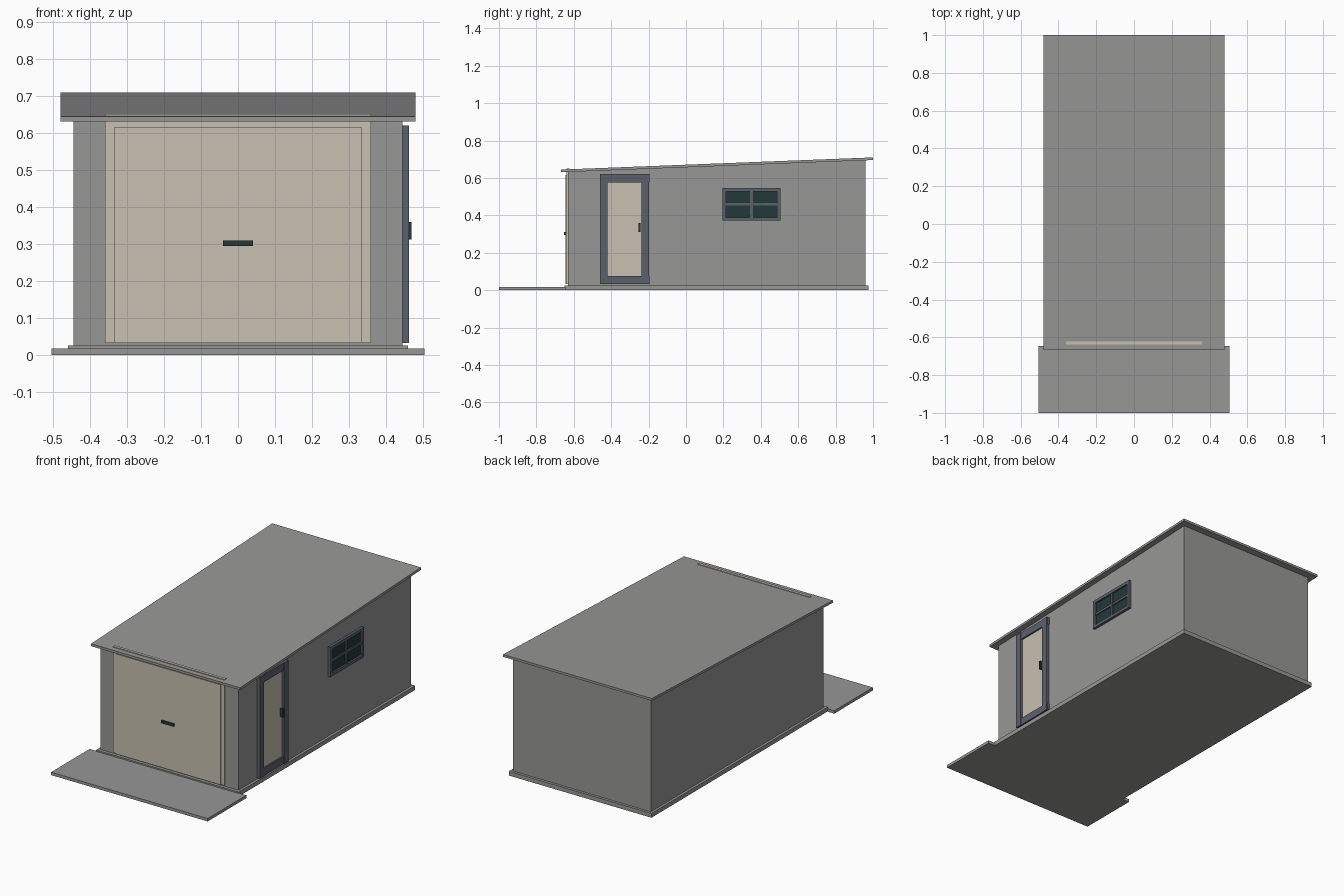
import bpy

cube = bpy.data.objects.get("Cube")
if cube:
    bpy.data.objects.remove(cube, do_unlink=True)


def material(name, r, g, b):
    m = bpy.data.materials.new(name)
    m.use_nodes = True
    m.diffuse_color = (r, g, b, 1)
    m.node_tree.nodes["Principled BSDF"].inputs["Base Color"].default_value = (r, g, b, 1)
    return m


GREY = material("concrete grey", 0.31, 0.31, 0.305)
CREAM = material("cream", 0.58, 0.53, 0.44)
SLATE = material("slate frame", 0.105, 0.12, 0.145)
GLASS = material("dark teal", 0.016, 0.04, 0.038)


def prism(name, profile, half_width, mat):
    """Extrude a side profile of (y, z) points across x."""
    n = len(profile)
    verts = [(x, y, z) for x in (-half_width, half_width) for y, z in profile]
    faces = [tuple(range(n))[::-1], tuple(range(n, 2 * n))]
    faces += [(i, (i + 1) % n, (i + 1) % n + n, i + n) for i in range(n)]
    mesh = bpy.data.meshes.new(name)
    mesh.from_pydata(verts, [], faces)
    mesh.materials.append(mat)
    obj = bpy.data.objects.new(name, mesh)
    bpy.context.collection.objects.link(obj)
    return obj


def box(name, x, y, z, mat):
    """Box from (min, max) ranges on each axis."""
    obj = prism(name, [(y[0], z[0]), (y[1], z[0]), (y[1], z[1]), (y[0], z[1])],
                (x[1] - x[0]) / 2, mat)
    obj.location.x = (x[0] + x[1]) / 2
    return obj


def frame(name, x, y, z, side, rail, lip=0.0):
    """Rectangular frame on the left wall; rails may stick out past the stiles."""
    box(name + "_front_stile", x, (y[0], y[0] + side), z, SLATE)
    box(name + "_back_stile", x, (y[1] - side, y[1]), z, SLATE)
    rail_x = (x[0], x[1] - lip)
    rail_y = (y[0] + side, y[1] + lip)
    box(name + "_sill", rail_x, rail_y, (z[0], z[0] + rail), SLATE)
    box(name + "_head", rail_x, rail_y, (z[1] - rail, z[1]), SLATE)


def roof_z(y):
    return 0.645 + (y + 0.667) * 0.065 / 1.667


# Ground slabs
box("apron", (-0.505, 0.505), (-1, -0.645), (0, 0.017), GREY)
box("foundation", (-0.46, 0.46), (-0.65, 0.975), (0, 0.025), GREY)

# Walls with a sloping top, and the thin sloping roof
FRONT, BACK, THICK = -0.632, 0.96, 0.014
prism("walls", [(FRONT, 0.025), (BACK, 0.025), (BACK, roof_z(BACK) - 0.01),
                (FRONT, roof_z(FRONT) - 0.01)], 0.445, GREY)
prism("roof", [(-0.667, roof_z(-0.667) - THICK), (1, roof_z(1) - THICK),
               (1, roof_z(1)), (-0.667, roof_z(-0.667))], 0.48, GREY)

# Garage door: surround that just breaks through the roof, leaf and handle
box("garage_door_surround", (-0.36, 0.36), (-0.638, -0.622), (0.032, 0.651), CREAM)
box("garage_door_leaf", (-0.336, 0.336), (-0.643, -0.63), (0.032, 0.615), CREAM)
box("garage_door_handle", (-0.04, 0.04), (-0.651, -0.64), (0.294, 0.31), GLASS)

# Side door
frame("side_door_frame", (0.44, 0.463), (-0.46, -0.198), (0.032, 0.62), 0.04, 0.043, 0.003)
box("side_door_leaf", (0.44, 0.451), (-0.42, -0.238), (0.075, 0.577), CREAM)
box("side_door_handle", (0.45, 0.47), (-0.255, -0.244), (0.312, 0.36), GLASS)

# Side window with crossed glazing bars
frame("window_frame", (0.44, 0.46), (0.195, 0.505), (0.372, 0.546), 0.018, 0.018)
box("window_glass", (0.44, 0.45), (0.21, 0.49), (0.385, 0.535), GLASS)
box("window_mullion", (0.44, 0.457), (0.342, 0.358), (0.39, 0.528), SLATE)
box("window_transom", (0.44, 0.456), (0.213, 0.487), (0.452, 0.466), SLATE)
